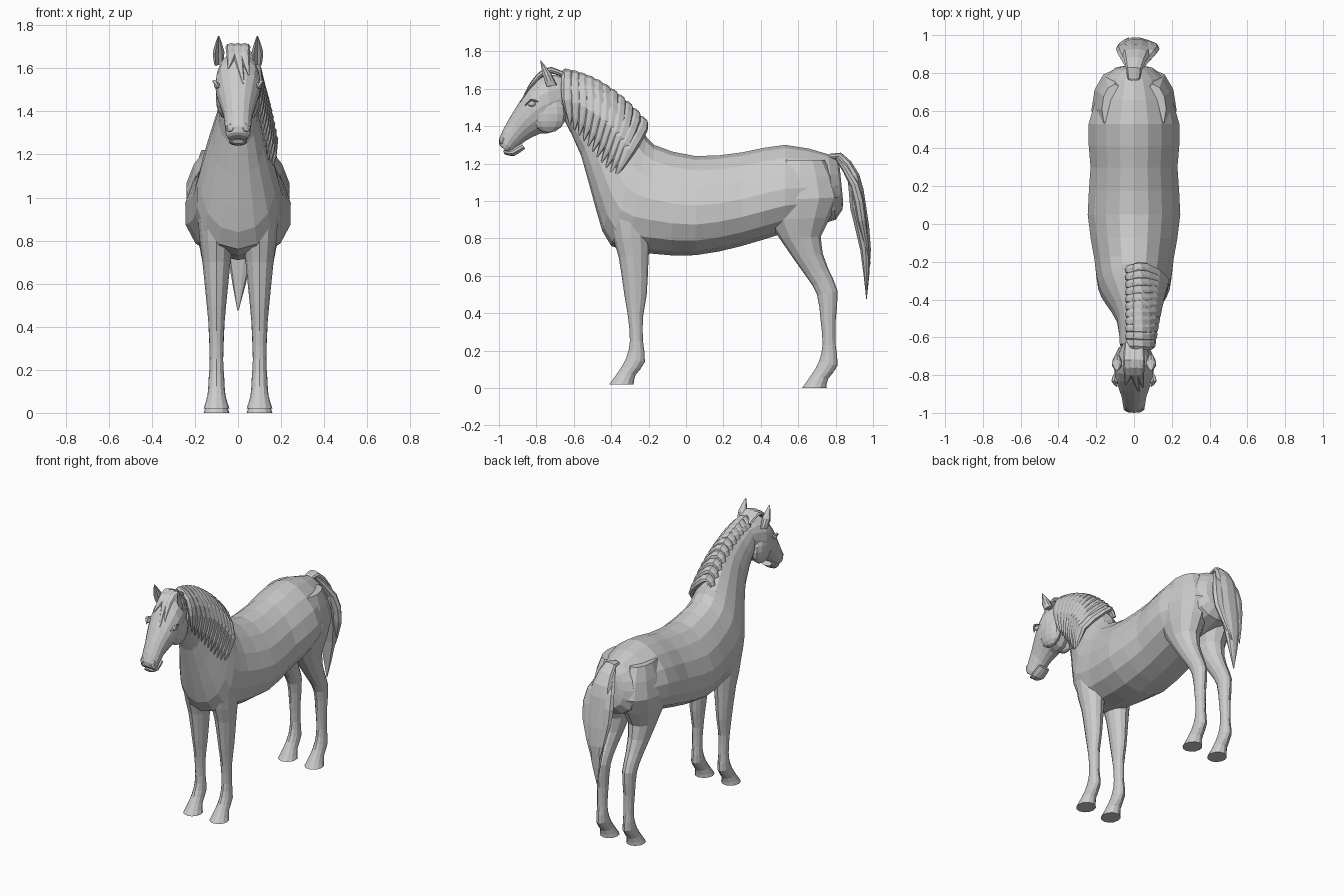
import bpy, bmesh
from math import sin, cos, pi
from mathutils import Vector

cube = bpy.data.objects.get("Cube")
if cube:
    bpy.data.objects.remove(cube)

SHADE = 0.6
coat_colour = (SHADE, SHADE, SHADE, 1)
coat = bpy.data.materials.new("coat grey")
coat.use_nodes = True
coat.diffuse_color = coat_colour
coat.node_tree.nodes["Principled BSDF"].inputs["Base Color"].default_value = coat_colour


def smooth_rows(knots, steps=2):
    """Pass a smooth curve through the knots, adding rows between them."""
    rows = []
    last = len(knots) - 1
    for k in range(last):
        before, start = knots[max(k - 1, 0)], knots[k]
        end, after = knots[k + 1], knots[min(k + 2, last)]
        for step in range(steps):
            t = step / steps
            row = []
            for p, q, r, s in zip(before, start, end, after):
                slope_in, slope_out = (r - p) / 2, (s - q) / 2
                bend = (r - q) * (3 - 2 * t) * t * t
                row.append(q + bend + slope_in * t * (1 - t) ** 2 - slope_out * t * t * (1 - t))
            rows.append(row)
    rows.append(knots[last])
    return rows


def skin(name, rings):
    """Join rings of points into a closed flat-shaded surface."""
    bm = bmesh.new()
    loops = [[bm.verts.new(point) for point in ring] for ring in rings]
    sides = len(loops[0])
    for lower, upper in zip(loops, loops[1:]):
        for i in range(sides):
            j = (i + 1) % sides
            bm.faces.new((lower[i], lower[j], upper[j], upper[i]))
    bm.faces.new(loops[0])
    bm.faces.new(loops[-1])
    bmesh.ops.recalc_face_normals(bm, faces=bm.faces)
    mesh = bpy.data.meshes.new(name)
    bm.to_mesh(mesh)
    bm.free()
    mesh.materials.append(coat)
    bpy.context.collection.objects.link(bpy.data.objects.new(name, mesh))


def loft(name, knots, sides=16, x=0.0, egg=0.0, cup=1.0):
    """Each knot: y and z of the fore end, y and z of the rear end, half width."""
    mirror = -1 if x < 0 else 1
    rings = []
    for fore_y, fore_z, rear_y, rear_z, half_width in smooth_rows(knots):
        fore, rear = Vector((x, fore_y, fore_z)), Vector((x, rear_y, rear_z))
        ring = []
        for i in range(sides):
            angle = 2 * pi * i / sides
            reach = cos(angle) * (cup if cos(angle) > 0.9 else 1)
            point = (fore + rear) / 2 + (fore - rear) / 2 * reach
            point.x += mirror * half_width * sin(angle) * (1 - egg * cos(angle))
            ring.append(point)
        rings.append(ring)
    skin(name, rings)


def strand(name, knots, wide_axis, flat=0.6, sides=8):
    """Flattened tapering lock of hair; each knot: x, y, z and half width."""
    rows = smooth_rows(knots)
    points = [Vector(row[:3]) for row in rows]
    rings = []
    for k, point in enumerate(points):
        ahead, behind = points[min(k + 1, len(points) - 1)], points[max(k - 1, 0)]
        along = (ahead - behind).normalized()
        across = Vector(wide_axis)
        across = (across - along * across.dot(along)).normalized()
        out = along.cross(across) * flat
        angles = [2 * pi * i / sides for i in range(sides)]
        rings.append([point + (across * cos(a) + out * sin(a)) * max(rows[k][3], 0.003) for a in angles])
    skin(name, rings)


def finish(name, scale=(1, 1, 1)):
    """Name, size and colour the primitive that was just added."""
    obj = bpy.context.object
    obj.name = name
    obj.scale = scale
    obj.data.materials.append(coat)


def ball(name, place, scale):
    bpy.ops.mesh.primitive_uv_sphere_add(segments=12, ring_count=8, location=place)
    finish(name, scale)


# Trunk from rump to chest, turning up into the neck
loft("body_and_neck", [
    (.82, 1.2, .84, 1, .06),
    (.76, 1.25, .8, .9, .15),
    (.53, 1.3, .53, .83, .24),
    (.3, 1.26, .3, .76, .23),
    (.05, 1.24, .05, .71, .245),
    (-.17, 1.3, -.2, .72, .21),
    (-.23, 1.38, -.4, .76, .19),
    (-.3, 1.46, -.48, .95, .15),
    (-.43, 1.57, -.56, 1.24, .09),
    (-.63, 1.66, -.65, 1.43, .075)], egg=.2)

# Head and lower lip
loft("head", [
    (-.63, 1.65, -.62, 1.47, .055),
    (-.75, 1.68, -.71, 1.37, .1),
    (-.84, 1.6, -.78, 1.36, .1),
    (-.94, 1.45, -.86, 1.32, .068),
    (-1, 1.33, -.92, 1.27, .058),
    (-.99, 1.29, -.95, 1.26, .045)], egg=-.1)
loft("lower_lip", [
    (-.88, 1.31, -.86, 1.28, .04),
    (-.94, 1.28, -.92, 1.24, .045),
    (-.98, 1.27, -.97, 1.25, .03)], sides=10)

# Upper legs differ; cannon, pastern and hoof are shared
forearm = [
    (-.38, 1.12, -.2, 1.1, .07),
    (-.41, .9, -.19, .88, .085),
    (-.36, .7, -.2, .7, .065),
    (-.33, .5, -.21, .5, .045)]
thigh = [
    (.48, 1.22, .74, 1.22, .07),
    (.39, 1, .82, 1.02, .125),
    (.5, .8, .72, .81, .085),
    (.64, .6, .76, .64, .052),
    (.7, .5, .81, .52, .043)]
shank = [
    (-.31, .38, -.23, .38, .035),
    (-.3, .25, -.23, .25, .031),
    (-.32, .16, -.22, .14, .037),
    (-.36, .09, -.27, .07, .042),
    (-.41, .02, -.28, .02, .06)]
STRIDE, DROP = 1.03, .02
hind_shank = [(fy + STRIDE, fz - DROP, ry + STRIDE, rz - DROP, w) for fy, fz, ry, rz, w in shank]

for side, label in ((1, "left"), (-1, "right")):
    loft(label + "_front_leg", forearm + shank, sides=12, x=side * .1)
    loft(label + "_hind_leg", thigh + hind_shank, sides=12, x=side * .1)

    # Cupped ears
    loft(label + "_ear", [
        (-.75, 1.61, -.69, 1.62, .02),
        (-.77, 1.67, -.72, 1.68, .028),
        (-.78, 1.75, -.775, 1.75, .003)], sides=10, x=side * .09, cup=-.4)

    # Cheeks, eyes and nostrils
    ball(label + "_cheek", (side * .058, -.735, 1.465), (.045, .095, .1))
    ball(label + "_eye", (side * .097, -.825, 1.52), (.014, .022, .015))
    strand(label + "_eyelid", [
        (side * .09, -.86, 1.51, .004),
        (side * .11, -.83, 1.54, .01),
        (side * .1, -.79, 1.53, .004)], (1, 0, 0))
    bpy.ops.mesh.primitive_torus_add(
        major_segments=12, minor_segments=6, major_radius=.016, minor_radius=.006,
        location=(side * .036, -.984, 1.325), rotation=(1.3, 0, side * .5))
    finish(label + "_nostril")

# Mane locks rolling over the crest and falling on the left side
LOCKS = 11
for i in range(LOCKS):
    t = i / (LOCKS - 1)
    crest = Vector((0, .39 * t - .63, 1.67 - .06 * t - .19 * t * t))
    tip = Vector((.085 + .07 * t, .24 * t - .62, 1.41 - .29 * t))
    middle = crest.lerp(tip, .5)
    middle.x, middle.y = tip.x + .01, middle.y + .035 * sin(pi * t)
    strand("mane_lock_" + str(i + 1), [
        (-.035, crest.y, crest.z - .035, .022),
        (0, crest.y, crest.z + .015, .034),
        (.065, crest.y, crest.z - .03, .038),
        (*middle, .038),
        (*tip, .004)], (0, 1, -.5))

# Forelock swept over the forehead
for label, root, tip, tip_z in (("right", -.03, -.045, 1.6), ("middle", 0, .025, 1.53), ("left", .03, .05, 1.57)):
    strand(label + "_forelock", [
        (root, -.63, 1.66, .02),
        (root, -.72, 1.7, .028),
        (root, -.79, 1.665, .024),
        (tip, tip_z / 2 - 1.65, tip_z, .004)], (1, 0, 0))

# Tail: a full central fall with a lock on each side
strand("tail", [
    (0, .74, 1.22, .03),
    (0, .82, 1.24, .042),
    (.01, .895, 1.13, .07),
    (.015, .92, .97, .09),
    (.01, .96, .74, .06),
    (0, .965, .475, .003)], (1, 0, 0), flat=.5, sides=10)
for side, label in ((1, "left"), (-1, "right")):
    strand(label + "_tail_lock", [
        (side * .01, .81, 1.23, .02),
        (side * .06 + .015, .905, 1.08, .042),
        (side * .07 + .02, .94, .9, .04),
        (side * .03, .985, .66, .003)], (1, 0, 0))
